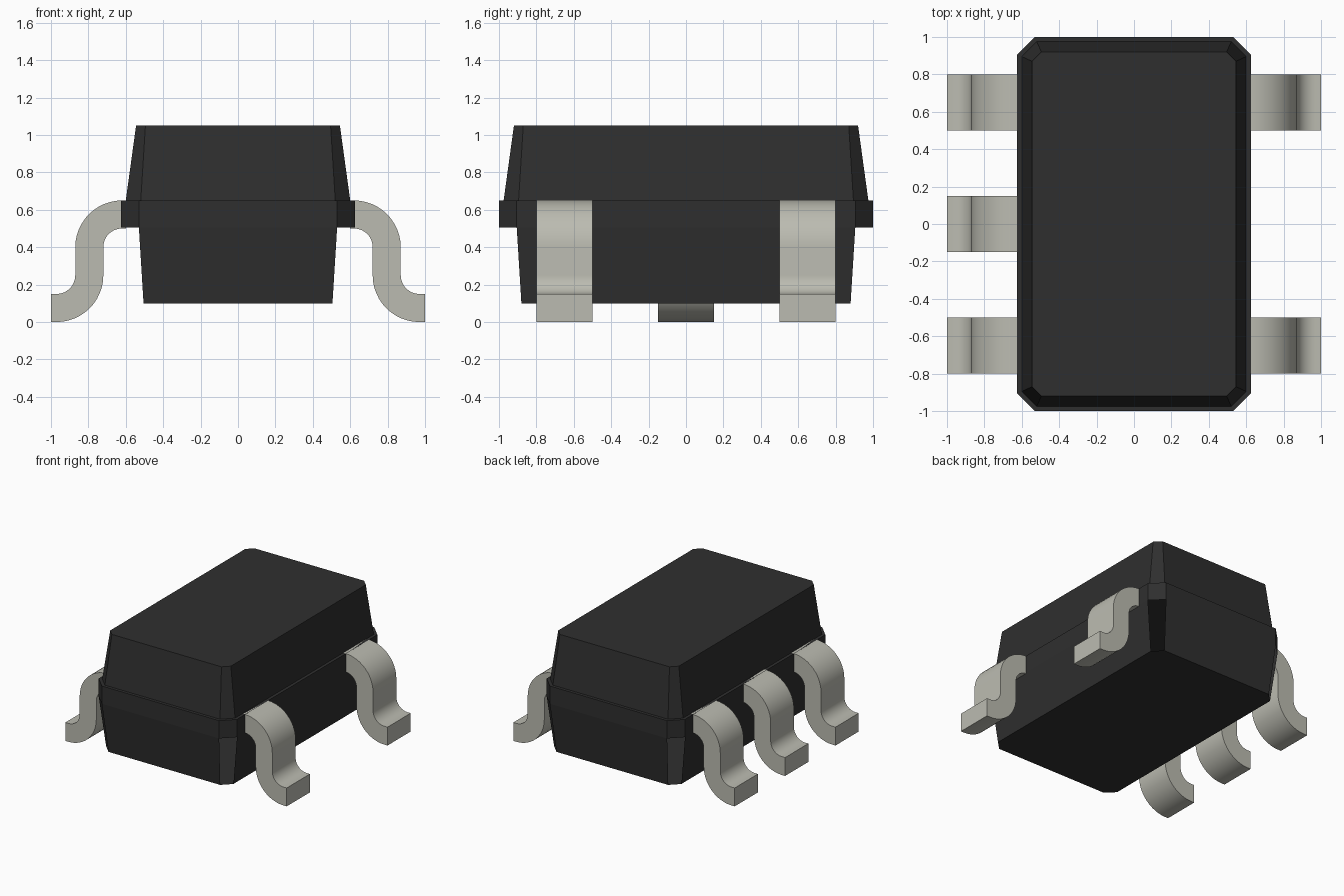
import bpy
import bmesh
from math import cos, sin, pi

cube = bpy.data.objects.get("Cube")
if cube:
    bpy.data.objects.remove(cube, do_unlink=True)


def make_material(name, rgb, roughness):
    mat = bpy.data.materials.new(name)
    mat.use_nodes = True
    mat.diffuse_color = (*rgb, 1)
    bsdf = mat.node_tree.nodes["Principled BSDF"]
    bsdf.inputs["Base Color"].default_value = (*rgb, 1)
    bsdf.inputs["Roughness"].default_value = roughness
    return mat


def make_object(name, bm, mat):
    mesh = bpy.data.meshes.new(name)
    bm.to_mesh(mesh)
    bm.free()
    mesh.materials.append(mat)
    obj = bpy.data.objects.new(name, mesh)
    bpy.context.collection.objects.link(obj)
    return obj


def ring(bm, hx, hy, cut, z):
    """Rectangle with cut corners; odd-numbered sides are the corner cuts."""
    points = []
    for sx, sy in ((1, 1), (-1, 1), (-1, -1), (1, -1)):
        pair = [(sx * hx, sy * (hy - cut)), (sx * (hx - cut), sy * hy)]
        points += pair if sx * sy > 0 else pair[::-1]
    return [bm.verts.new((x, y, z)) for x, y in points]


def bridge(bm, low, high, corners=True):
    for i in range(8):
        if corners or i % 2:
            j = (i + 1) % 8
            bm.faces.new((low[i], low[j], high[j], high[i]))


black = make_material("black plastic", (0.028, 0.028, 0.028), 0.7)
metal = make_material("tinned metal", (0.5, 0.5, 0.44), 0.5)

# Package body: tapered base with open corners, parting band, tapered lid
bm = bmesh.new()
base = ring(bm, 0.575, 0.95, 0.07, 0.10)
band_low = ring(bm, 0.625, 1.0, 0.095, 0.505)
band_high = ring(bm, 0.625, 1.0, 0.095, 0.65)
lid_low = ring(bm, 0.60, 0.975, 0.08, 0.65)
lid_high = ring(bm, 0.545, 0.92, 0.05, 1.05)
bm.faces.new(base[::-1])
bridge(bm, base, band_low, corners=False)
bridge(bm, band_low, band_high)
bridge(bm, band_high, lid_low)
bridge(bm, lid_low, lid_high)
bm.faces.new(lid_high)
make_object("package_body", bm, black)

# Lead cross-section: two opposite bends joined by a vertical run
STEPS = 12
THICK, INNER = 0.15, 0.10
OUTER = INNER + THICK


def arc(cx, cz, radius, start, end):
    angles = [start + (end - start) * i / STEPS for i in range(STEPS + 1)]
    return [(cx + radius * cos(a), cz + radius * sin(a)) for a in angles]


upper_side = ([(0.60, 0.65)] + arc(0.62, 0.40, OUTER, pi / 2, 0)
              + arc(0.97, 0.25, INNER, pi, 1.5 * pi) + [(1.0, 0.15)])
lower_side = ([(0.60, 0.50)] + arc(0.62, 0.40, INNER, pi / 2, 0)
              + arc(0.97, 0.25, OUTER, pi, 1.5 * pi) + [(1.0, 0.0)])


def make_lead(name, side, y):
    bm = bmesh.new()
    rows = []
    for (ux, uz), (lx, lz) in zip(upper_side, lower_side):
        rows.append([bm.verts.new((side * px, y + dy, pz)) for px, dy, pz in
                     ((ux, -0.15, uz), (ux, 0.15, uz),
                      (lx, 0.15, lz), (lx, -0.15, lz))])
    for a, b in zip(rows, rows[1:]):
        for i in range(4):
            j = (i + 1) % 4
            bm.faces.new((a[i], a[j], b[j], b[i]))
    bm.faces.new(rows[0])
    bm.faces.new(rows[-1])
    bmesh.ops.recalc_face_normals(bm, faces=bm.faces)
    lead = make_object(name, bm, metal)
    bpy.ops.object.select_all(action="DESELECT")
    lead.select_set(True)
    bpy.context.view_layer.objects.active = lead
    bpy.ops.object.shade_smooth_by_angle(angle=pi / 6)


# Two leads on the left, three on the right
for side, label in ((1, "left"), (-1, "right")):
    for y, place in ((-0.65, "front"), (0, "middle"), (0.65, "back")):
        if side < 0 or y:
            make_lead(f"{place}_{label}_lead", side, y)
